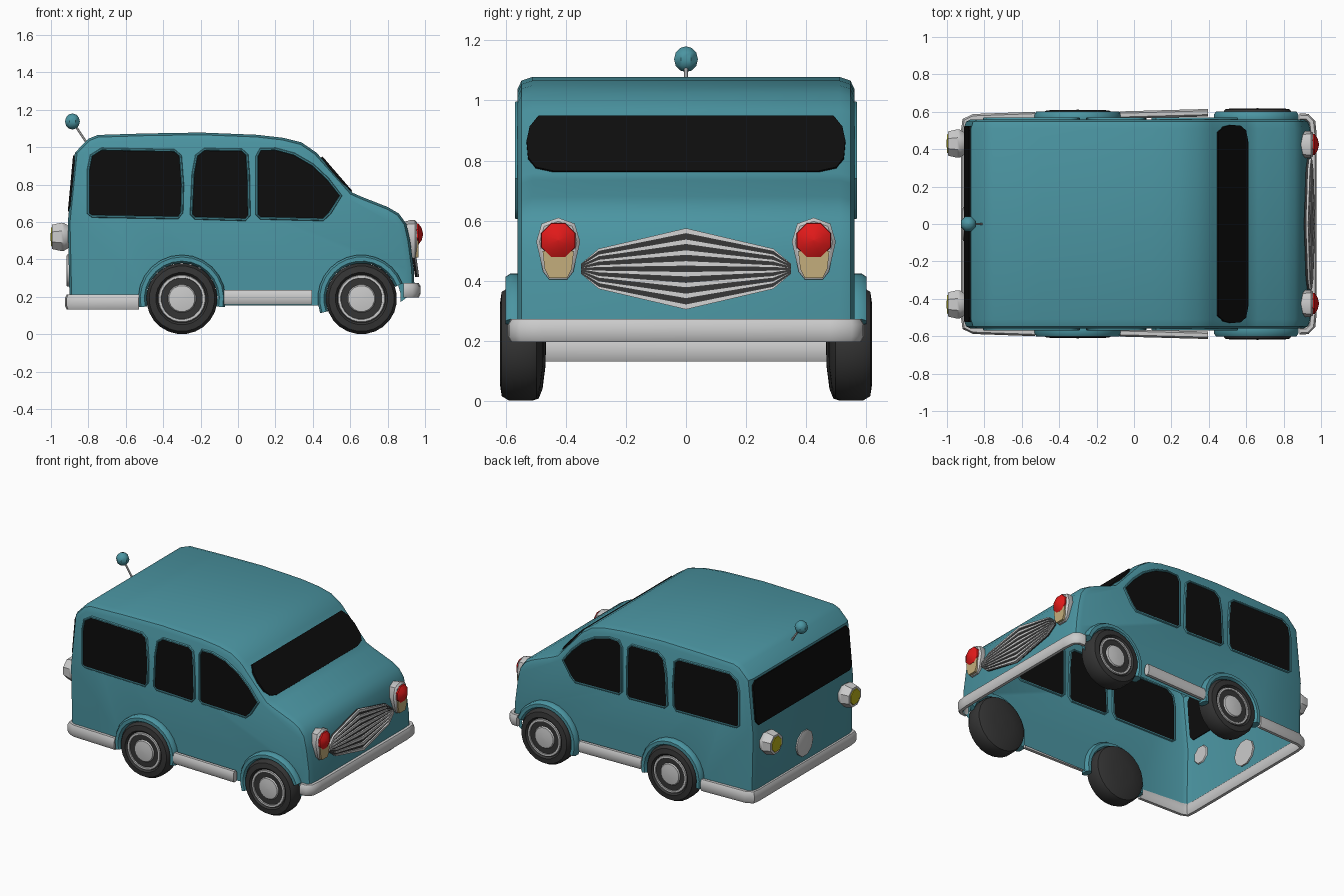
import bpy, bmesh, math
from mathutils import Vector as V

if "Cube" in bpy.data.objects:
    bpy.data.objects.remove(bpy.data.objects["Cube"])


def mat(name, *rgb):
    m = bpy.data.materials.new(name)
    m.diffuse_color = (*rgb, 1)
    m.use_nodes = True
    m.node_tree.nodes["Principled BSDF"].inputs["Base Color"].default_value = m.diffuse_color
    return m


TEAL = mat("teal_paint", .07, .30, .36)
BLACK = mat("black_glass", .004, .004, .004)
RUBBER = mat("rubber", .035, .035, .035)
RED = mat("red_lens", .75, .01, .01)
TAN = mat("tan_lens", .55, .42, .2)
YELLOW = mat("yellow_lens", .5, .45, .01)


def finish(name, bm, m=None, angle=40):
    bmesh.ops.recalc_face_normals(bm, faces=bm.faces)
    me = bpy.data.meshes.new(name)
    bm.to_mesh(me)
    bm.free()
    ob = bpy.data.objects.new(name, me)
    bpy.context.collection.objects.link(ob)
    if m:
        me.materials.append(m)
    bpy.ops.object.select_all(action='DESELECT')
    ob.select_set(True)
    bpy.context.view_layer.objects.active = ob
    bpy.ops.object.shade_smooth_by_angle(angle=math.radians(angle))
    return ob


def loft(name, rings, m=None, caps=True, closed=False, angle=40):
    """Bridge equal-length closed rings of points."""
    bm = bmesh.new()
    rs = [[bm.verts.new(p) for p in r] for r in rings]
    pairs = list(zip(rs, rs[1:])) + ([(rs[-1], rs[0])] if closed else [])
    for a, b in pairs:
        for i in range(len(a)):
            j = (i + 1) % len(a)
            bm.faces.new((a[i], a[j], b[j], b[i]))
    if caps and not closed:
        bm.faces.new(rs[0])
        bm.faces.new(rs[-1])
    bmesh.ops.remove_doubles(bm, verts=bm.verts, dist=1e-5)
    return finish(name, bm, m, angle)


def panel(name, pts, normal, t, m=None):
    n = V(normal).normalized() * t
    return loft(name, [[V(p) - n for p in pts], [V(p) + n for p in pts]], m)


def sweep(name, path, up, a, b, m=None, closed=False):
    """Sweep a rounded rectangle (a across, b along up) down a path."""
    path, up, n = [V(p) for p in path], V(up), len(path)
    sec = [(1, .5), (.5, 1), (-.5, 1), (-1, .5), (-1, -.5), (-.5, -1), (.5, -1), (1, -.5)]
    rings = []
    for i, p in enumerate(path):
        q0 = path[(i - 1) % n] if closed else path[max(i - 1, 0)]
        q1 = path[(i + 1) % n] if closed else path[min(i + 1, n - 1)]
        side = (q1 - q0).normalized().cross(up)
        rings.append([p + side * u * a + up * v * b for u, v in sec])
    return loft(name, rings, m, closed=closed)


def lathe(name, prof, center, axis, seg, m=None):
    """Revolve (radius, height) points about an axis."""
    q = V((0, 0, 1)).rotation_difference(V(axis))
    rings = [[V(center) + q @ V((r * math.cos(t), r * math.sin(t), h))
              for t in [2 * math.pi * (k + .5) / seg for k in range(seg)]]
             for r, h in [(max(r, 1e-4), h) for r, h in prof]]
    return loft(name, rings, m)


def arc(cx, cz, r, a0, a1, n):
    return [(cx + r * math.cos(math.radians(a0 + (a1 - a0) * i / n)),
             cz + r * math.sin(math.radians(a0 + (a1 - a0) * i / n))) for i in range(n + 1)]


# body shell: side profile with rounded shoulders, wheel cut-outs, open bottom
WX = {"rear": -.30, "front": .66}
prof = [(-.90, .15), (-.91, .6), (-.872, .97), (-.8, 1.045), (-.75, 1.065), (-.5, 1.073),
        (-.2, 1.078), (.1, 1.066), (.24, 1.05), (.34, 1.025), (.42, .97), (.61, .757),
        (.66, .735), (.8, .68), (.86, .645), (.9, .59), (.92, .5), (.94, .35), (.945, .2)]
bm = bmesh.new()
cols = []
for y, d in [(-.56, .04), (-.547, .012), (-.51, 0), (.51, 0), (.547, .012), (.56, .04)]:
    col = []
    for i, (x, z) in enumerate(prof):
        p, q = prof[max(i - 1, 0)], prof[min(i + 1, len(prof) - 1)]
        t = V((q[0] - p[0], q[1] - p[1])).normalized()
        col.append(bm.verts.new((x + t.y * d, y, z - t.x * d)))
    cols.append(col)
for a, b in zip(cols, cols[1:]):
    for i in range(len(prof) - 1):
        bm.faces.new((a[i], a[i + 1], b[i + 1], b[i]))
for col, y in ((cols[0], -.56), (cols[-1], .56)):
    low = arc(.66, .19, .21, -5, 190, 14) + arc(-.30, .19, .21, -10, 190, 14)
    bm.faces.new(col + [bm.verts.new((x, y, z)) for x, z in low])
finish("body", bm, TEAL, 35)

# side windows with painted lips
wins = {
    "rear": [(-.8, .645), (-.8, .88), (-.785, .955), (-.73, .99), (-.34, .982), (-.308, .955),
             (-.296, .8), (-.3, .65), (-.32, .622), (-.78, .63)],
    "middle": [(-.25, .64), (-.24, .86), (-.222, .955), (-.18, .988), (.02, .985), (.048, .96),
               (.056, .85), (.06, .635), (.04, .612), (-.23, .62)],
    "front": [(.1, .64), (.1, .95), (.12, .988), (.2, .99), (.3, .963), (.4, .905), (.48, .83),
              (.55, .74), (.49, .645), (.455, .612), (.12, .62)]}
for s, side in ((-1, "right"), (1, "left")):
    for w, pts in wins.items():
        ring = [(x, s * .56, z) for x, z in pts]
        panel(f"{w}_window_{side}", ring, (0, 1, 0), .004, BLACK)
        sweep(f"{w}_window_lip_{side}", ring, (0, 1, 0), .007, .009, TEAL, True)

# windscreen and rear window
outline = [(.49, 0), (.52, .2), (.53, .45), (.525, .75), (.5, .93), (.44, 1)]
outline += [(-y, t) for y, t in reversed(outline)]
panel("windscreen", [(.446 + .16 * t, y, .946 - .185 * t) for y, t in outline],
      (.75, 0, .66), .007, BLACK)
outline = [(.5, 0), (.525, .1), (.525, .9), (.5, 1)]
outline += [(-y, t) for y, t in reversed(outline)]
panel("rear_window", [(-.876 - .028 * t, y, .955 - .3 * t) for y, t in outline],
      (-1, 0, .1), .006, BLACK)

# wheels, fenders, sills and lights on both sides
head = [(0, .08), (.055, .06), (.073, 0), (.05, -.1), (.03, -.125),
        (-.03, -.125), (-.05, -.1), (-.073, 0), (-.055, .06)]
for s, side in ((-1, "right"), (1, "left")):
    for w, x in WX.items():
        c, out = (x, s * (.008 if w == "front" else 0), .19), (0, s, 0)
        lathe(f"{w}_tyre_{side}", [(0, .465), (.08, .468), (.15, .477), (.183, .49), (.19, .51),
              (.19, .58), (.175, .605), (.14, .61), (.13, .598), (0, .598)], c, out, 24, RUBBER)
        lathe(f"{w}_rim_ring_{side}", [(.11, .595), (.112, .605), (.124, .605), (.128, .595)],
              c, out, 24)
        lathe(f"{w}_hubcap_{side}", [(.078, .595), (.07, .606), (.04, .61), (0, .611)], c, out, 16)
        a0, a1 = (20, 200) if w == "front" else (-12, 192)
        sweep(f"{w}_fender_{side}", [(px, s * .567, pz) for px, pz in arc(x, .19, .212, a0, a1, 14)],
              (0, 1, 0), .022, .034, TEAL)
    sweep(f"sill_{side}", [(-.075, s * .582, .197), (.395, s * .595, .197)], (0, 0, 1), .02, .038)

    # headlight housing, red lens and tan indicator
    y = s * .425
    loft(f"headlight_housing_{side}",
         [[(x, y + u * k, .53 + v * k) for u, v in head]
          for x, k in ((.88, .85), (.92, 1), (.945, 1), (.957, .85))])
    lathe(f"headlight_lens_{side}", [(.062, 0), (.06, .012), (.035, .028), (0, .036)],
          (.954, y, .535), (1, 0, 0), 8, RED)
    panel(f"indicator_{side}", [(.955, y + u, z) for u, z in
          ((-.052, .5), (.052, .5), (.045, .44), (.03, .41), (-.03, .41), (-.045, .44))],
          (1, 0, 0), .01, TAN)

    # tail light
    y = s * .43
    lathe(f"tail_light_housing_{side}", [(.06, 0), (.08, .03), (.082, .045), (.07, .095), (.055, .095)],
          (-.9, y, .52), (-1, 0, 0), 8)
    lathe(f"tail_light_lens_{side}", [(.055, 0), (.053, .006), (0, .008)],
          (-.994, y, .52), (-1, 0, 0), 8, YELLOW)

# round plate on the back
lathe("rear_plate", [(.09, -.012), (.09, .01), (.08, .014)], (-.904, 0, .34), (-1, 0, 0), 10)

# bumpers
half = [(.885, .572), (.925, .57), (.95, .545), (.957, .48)]
path = [(x, -y, .235) for x, y in half] + [(x, y, .235) for x, y in reversed(half)]
sweep("front_bumper", path, (0, 0, 1), .02, .038)
half = [(-.53, .58), (-.86, .568), (-.9, .55), (-.905, .5)]
path = [(x, -y, .172) for x, y in half] + [(x, y, .172) for x, y in reversed(half)]
sweep("rear_bumper", path, (0, 0, 1), .02, .04)


# grille: dark backing with fanned bars
def grille_point(y, f, lift):
    h = {0: .135, .29: .067, .35: .016}[abs(y)]
    z = .44 + f * h
    return (.928 - (z - .44) * .14 + lift, y, z)


ys = (-.35, -.29, 0, .29, .35)


def grille_strip(name, f0, f1, lift, t, m=None):
    panel(name, [grille_point(y, f0, lift) for y in ys] +
          [grille_point(y, f1, lift) for y in reversed(ys)], (1, 0, 0), t, m)


grille_strip("grille_backing", -1, 1, .006, .006, RUBBER)
for k in range(8):
    f = -1 + 4 * k / 15
    grille_strip(f"grille_bar_{k + 1}", f, f + 2 / 15, .012, .01)

# aerial with ball tip
sweep("aerial_rod", [(-.8, 0, 1.01), (-.88, 0, 1.13)], (0, 1, 0), .006, .006)
lathe("aerial_ball", [(.043 * math.sin(t * math.pi / 6), -.043 * math.cos(t * math.pi / 6))
      for t in range(7)], (-.885, 0, 1.137), (0, 0, 1), 8, TEAL)
